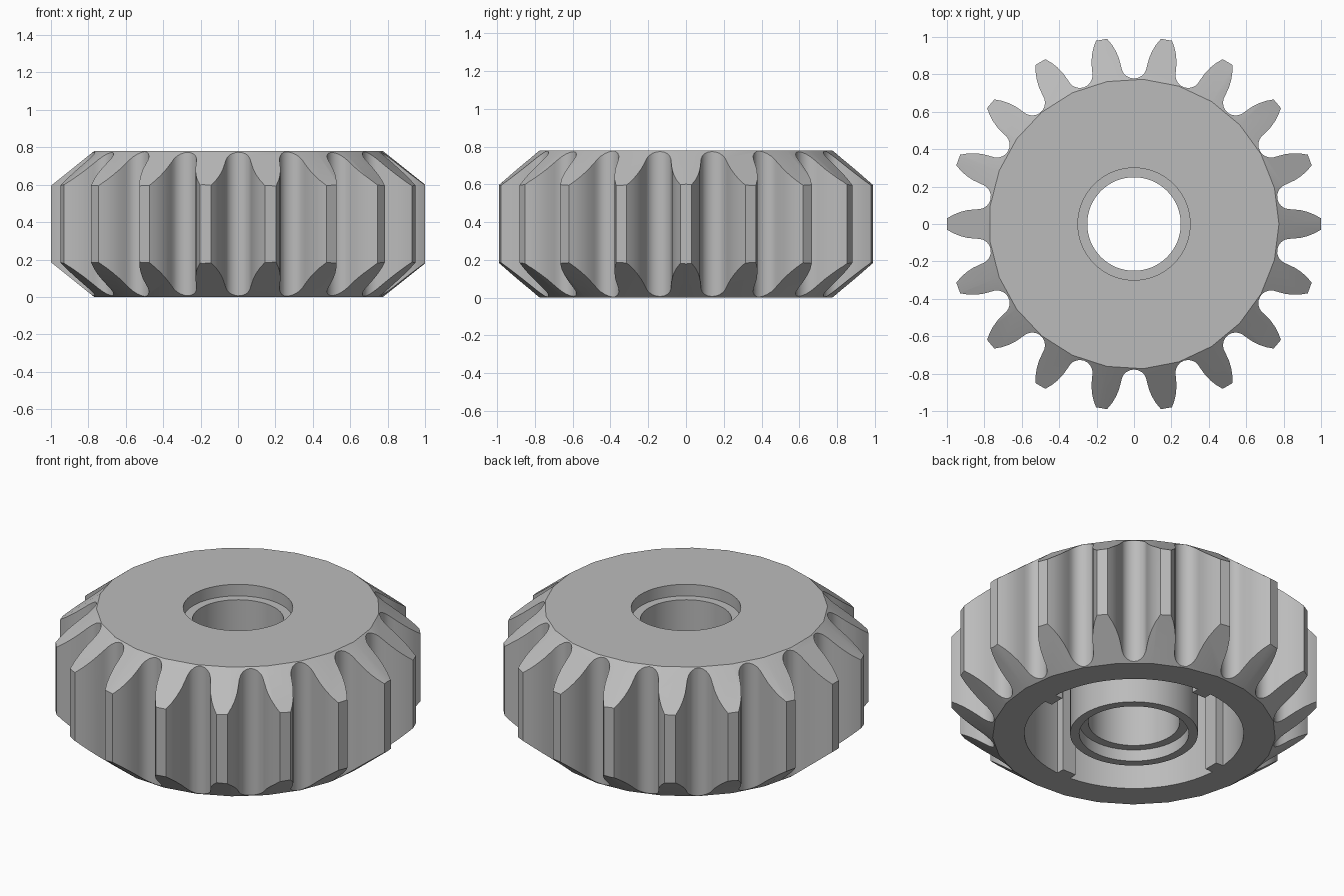
import bpy, bmesh
from math import sin, cos, pi, radians
from mathutils import Matrix, Vector

old = bpy.data.objects.get("Cube")
if old:
    bpy.data.objects.remove(old, do_unlink=True)

HEIGHT = 0.78
TEETH = 18
CEILING = 0.65

grey = bpy.data.materials.new("plain grey")
grey.use_nodes = True
colour = (0.5, 0.5, 0.5, 1)
grey.diffuse_color = colour
grey.node_tree.nodes["Principled BSDF"].inputs["Base Color"].default_value = colour


def finish(name, bm):
    bmesh.ops.recalc_face_normals(bm, faces=bm.faces)
    mesh = bpy.data.meshes.new(name)
    bm.to_mesh(mesh)
    bm.free()
    mesh.materials.append(grey)
    obj = bpy.data.objects.new(name, mesh)
    bpy.context.collection.objects.link(obj)
    return obj


def lathe(name, profile, segments, ring=False):
    """Revolve (radius, z) points about z; a ring closes on itself, else ends are capped."""
    bm = bmesh.new()
    loops = []
    for r, z in profile:
        loops.append([bm.verts.new((r * cos(2 * pi * i / segments),
                                    r * sin(2 * pi * i / segments), z))
                      for i in range(segments)])
    pairs = list(zip(loops, loops[1:]))
    if ring:
        pairs.append((loops[-1], loops[0]))
    else:
        bm.faces.new(loops[0])
        bm.faces.new(loops[-1])
    for a, b in pairs:
        for i in range(segments):
            j = (i + 1) % segments
            bm.faces.new((a[i], a[j], b[j], b[i]))
    return finish(name, bm)


def prism(name, outline, z0, z1):
    bm = bmesh.new()
    low = [bm.verts.new((x, y, z0)) for x, y in outline]
    high = [bm.verts.new((x, y, z1)) for x, y in outline]
    bm.faces.new(low)
    bm.faces.new(high)
    for i in range(len(low)):
        j = (i + 1) % len(low)
        bm.faces.new((low[i], low[j], high[j], high[i]))
    return finish(name, bm)


def boolean(target, tool, operation):
    mod = target.modifiers.new(operation.lower(), 'BOOLEAN')
    mod.operation = operation
    mod.solver = 'EXACT'
    mod.object = tool
    bpy.context.view_layer.objects.active = target
    bpy.ops.object.modifier_apply(modifier=mod.name)
    bpy.data.objects.remove(tool, do_unlink=True)


# Tooth flank, then the round valley beside it
half_pitch = pi / TEETH
flank = [(1.0, 0.03), (0.965, 0.05), (0.93, 0.064), (0.89, 0.074), (0.85, 0.078)]
valley_dir = Vector((cos(half_pitch), sin(half_pitch)))
valley_side = Vector((valley_dir.y, -valley_dir.x))
valley = []
for k in range(0, 6):
    a = radians(90 * k / 5)
    p = valley_dir * (0.846 - 0.068 * sin(a)) + valley_side * 0.068 * cos(a)
    valley.append((p.x, p.y))
half = flank + valley[1:]
tooth = [(x, -y) for x, y in reversed(half[:-1])] + half

outline = []
for t in range(TEETH):
    turn = Matrix.Rotation(2 * pi * t / TEETH, 2)
    outline += [tuple(turn @ Vector(p)) for p in tooth]
gear = prism("gear", outline, -0.1, HEIGHT + 0.1)

# Bevelled envelope trims the tooth ends
envelope = lathe("envelope", [(0.775, 0), (1.04, 0.211), (1.04, HEIGHT - 0.211),
                              (0.775, HEIGHT)], 25)
boolean(gear, envelope, 'INTERSECT')

# Deep ring recess underneath, leaving four keys on its outer wall
recess = lathe("recess", [(0.35, -0.1), (0.6, -0.1), (0.6, CEILING), (0.35, CEILING)], 64, True)
for q in range(4):
    turn = Matrix.Rotation(q * pi / 2, 2)
    corners = [(0.55, -0.045), (0.65, -0.045), (0.65, 0.045), (0.55, 0.045)]
    key = prism("key", [tuple(turn @ Vector(p)) for p in corners], -0.2, CEILING + 0.1)
    boolean(recess, key, 'DIFFERENCE')
boolean(gear, recess, 'DIFFERENCE')

# Bore with a shallow counterbore at each end
bore = lathe("bore", [(0.3, -0.1), (0.3, 0.07), (0.25, 0.07), (0.25, HEIGHT - 0.07),
                      (0.3, HEIGHT - 0.07), (0.3, HEIGHT + 0.1)], 64)
boolean(gear, bore, 'DIFFERENCE')

# Smooth valleys and bores, crisp edges
bpy.ops.object.select_all(action='DESELECT')
gear.select_set(True)
bpy.context.view_layer.objects.active = gear
bpy.ops.object.shade_smooth_by_angle(angle=radians(25))
